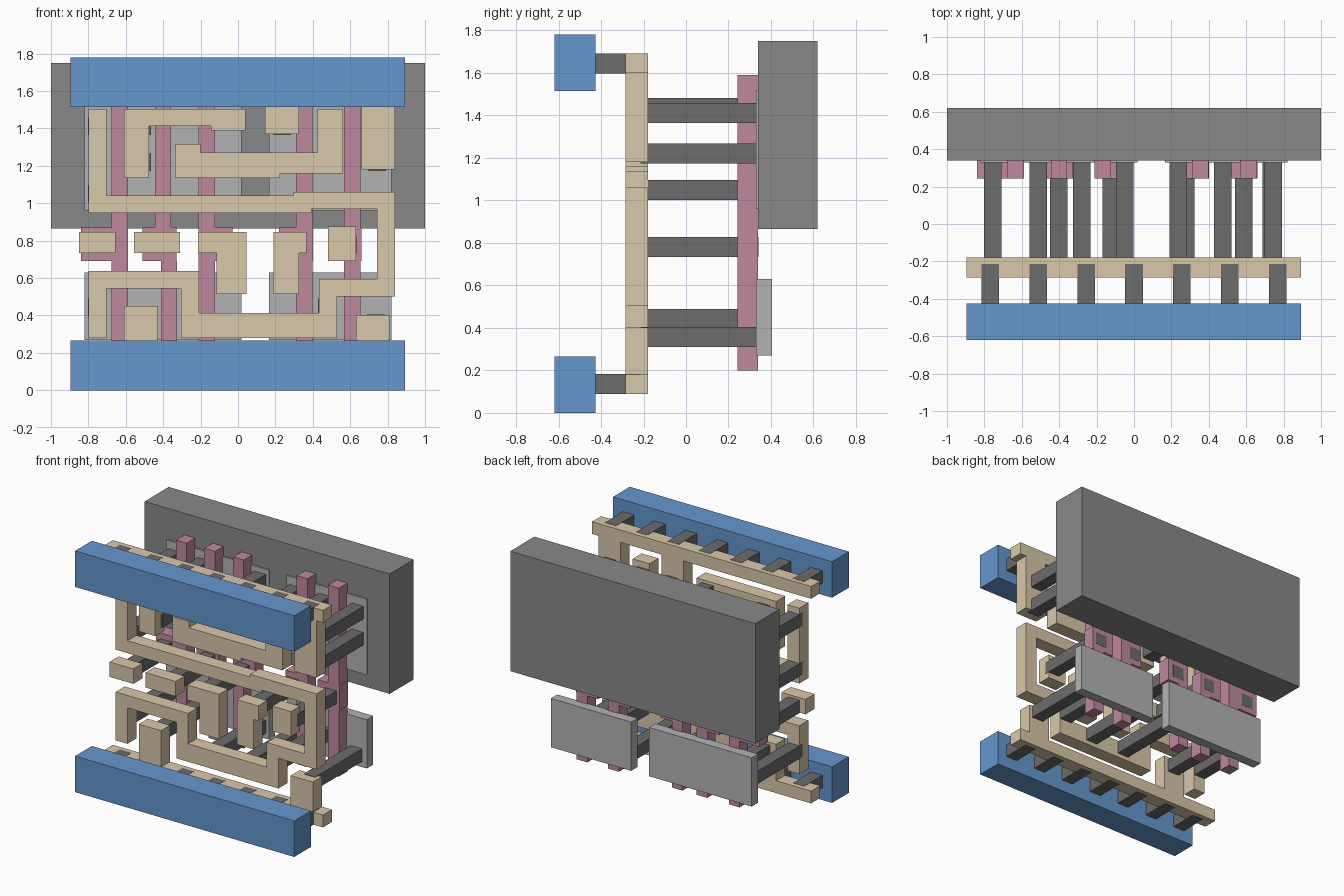
import bpy, bmesh

if "Cube" in bpy.data.objects:
    bpy.data.objects.remove(bpy.data.objects["Cube"])


def material(name, r, g, b):
    m = bpy.data.materials.new(name)
    m.diffuse_color = (r, g, b, 1)
    m.use_nodes = True
    m.node_tree.nodes["Principled BSDF"].inputs["Base Color"].default_value = m.diffuse_color
    return m


BLUE = material("blue", 0.13, 0.31, 0.62)
TAN = material("tan", 0.70, 0.58, 0.40)
PINK = material("pink", 0.52, 0.25, 0.34)
DARK = material("dark_grey", 0.15, 0.15, 0.15)
WELL = material("mid_grey", 0.25, 0.25, 0.25)
LIGHT = material("light_grey", 0.45, 0.45, 0.45)

METAL = (-0.285, -0.18, TAN)
GATE = (0.242, 0.34, PINK)
POST = (-0.215, 0.341, DARK)
VIA = (-0.43, -0.215, DARK)
SLAB = (0.33, 0.405, LIGHT)


def plate(name, outline, layer):
    """Extrude an x-z outline through the depth of its layer."""
    y0, y1, mat = layer
    bm = bmesh.new()
    face = bm.faces.new([bm.verts.new((x, y0, z)) for x, z in outline])
    ext = bmesh.ops.extrude_face_region(bm, geom=[face])
    verts = [v for v in ext["geom"] if isinstance(v, bmesh.types.BMVert)]
    bmesh.ops.translate(bm, verts=verts, vec=(0, y1 - y0, 0))
    bmesh.ops.recalc_face_normals(bm, faces=bm.faces)
    me = bpy.data.meshes.new(name)
    bm.to_mesh(me)
    bm.free()
    me.materials.append(mat)
    bpy.context.collection.objects.link(bpy.data.objects.new(name, me))


def box(name, x0, x1, z0, z1, layer):
    plate(name, [(x0, z0), (x1, z0), (x1, z1), (x0, z1)], layer)


def post(name, x, z, layer, h=0.047):
    box(name, x - h, x + h, z - h, z + h, layer)


def trace(name, x, z, turns, hx, hz):
    """Right-angled strip starting vertically; turns alternate z, x, z, ...
    hx and hz are the half widths of its vertical and horizontal runs."""
    pts = [(x, z)]
    for i, t in enumerate(turns):
        x, z = (t, z) if i % 2 else (x, t)
        pts.append((x, z))
    # Left-hand offset of every run: vertical runs shift x, horizontal shift z
    offs = []
    for (xa, za), (xb, zb) in zip(pts, pts[1:]):
        if xa == xb:
            offs.append((-hx if zb > za else hx, 0))
        else:
            offs.append((0, hz if xb > xa else -hz))
    corner = [offs[0]]
    corner += [(a[0] + b[0], a[1] + b[1]) for a, b in zip(offs, offs[1:])]
    corner.append(offs[-1])
    left = [(p[0] + c[0], p[1] + c[1]) for p, c in zip(pts, corner)]
    right = [(p[0] - c[0], p[1] - c[1]) for p, c in zip(pts, corner)]
    plate(name, left + right[::-1], METAL)


# Well block and the diffusion slabs
box("well", -1, 1, 0.865, 1.75, (0.34, 0.62, WELL))
for row, z0, z1 in (("lower", 0.27, 0.63), ("upper", 0.96, 1.52)):
    box(row + "_diffusion_left", -0.82, 0.02, z0, z1, SLAB)
    box(row + "_diffusion_right", 0.165, 0.82, z0, z1, SLAB)

# Gate strips with a contact pad; the second strip steps sideways at its pad
W = 0.087
strips = (-0.675, -0.445, -0.21, 0.31, 0.567)
pads = (-0.84, -0.51, -0.21, 0.22, 0.48)
for i, (x, p) in enumerate(zip(strips, pads)):
    lower = x + 0.033 if i == 1 else x
    box(f"gate_lower_{i}", lower, lower + W, 0.2, 0.69, GATE)
    box(f"gate_upper_{i}", x, x + W, 0.87, 1.59, GATE)
    box(f"gate_pad_{i}", p, max(p + 0.18, x + W), 0.69, 0.87, GATE)

# Long folded trace, hook trace and step trace
trace("long_trace", -0.751, 1.505,
      [0.995, 0.345, 1.015, 0.792, 0.548, 0.482, 0.326, -0.256, 0.591, -0.751, 0.28],
      0.048, 0.046)
box("long_trace_thick_run", -0.304, 0.53, 0.28, 0.412, METAL)
trace("hook_trace", -0.543, 1.135, [1.458, 0.04], 0.067, 0.046)
box("hook_trace_tip", -0.145, 0.04, 1.39, 1.504, METAL)
trace("step_trace", -0.269, 1.318, [1.215, 0.493, 1.505], 0.068, 0.055)
box("step_trace_thick_run", -0.337, 0.225, 1.135, 1.27, METAL)

# Pins across the middle
for name, x0, x1 in (("a", -0.85, -0.655), ("b", -0.555, -0.31),
                     ("c", -0.215, 0.045), ("d", 0.19, 0.365)):
    box("pin_" + name, x0, x1, 0.735, 0.845, METAL)
box("pin_c_leg", -0.115, 0.045, 0.515, 0.845, METAL)
box("pin_d_leg", 0.19, 0.325, 0.515, 0.845, METAL)
box("pin_e", 0.48, 0.632, 0.69, 0.875, METAL)

# Power rails: blue bar, trace strip behind it and the row of vias between
for name, bar, strip in (("bottom", 0, 0.09), ("top", 1.514, 1.6)):
    box(name + "_power_rail", -0.895, 0.893, bar, bar + 0.266, (-0.62, -0.425, BLUE))
    box(name + "_rail_trace", -0.895, 0.893, strip, strip + 0.091, METAL)
    for i in range(7):
        post(f"{name}_via_{i}", (i - 3) * 0.256, strip + 0.0455, VIA)

# Tabs reaching from the rail traces to the diffusion contacts
box("top_tab_middle", 0.145, 0.325, 1.37, 1.65, METAL)
box("top_tab_right", 0.66, 0.84, 1.18, 1.65, METAL)
box("bottom_tab_left", -0.61, -0.43, 0.14, 0.45, METAL)
box("bottom_tab_right", 0.63, 0.81, 0.14, 0.402, METAL)

# Contact posts, one row per height
rows = {
    0.358: (-0.05, 0.237, 0.735),
    0.383: (-0.512,),
    0.443: (-0.755, 0.475),
    0.78: (-0.755, -0.403, -0.122, 0.277, 0.587),
    1.05: (-0.755,),
    1.22: (-0.512, -0.28, 0.745),
    1.412: (-0.755, -0.512, 0.237, 0.475, 0.745),
    1.435: (-0.05,),
}
for r, (z, xs) in enumerate(rows.items()):
    for i, x in enumerate(xs):
        post(f"contact_post_{r}_{i}", x, z, POST)
